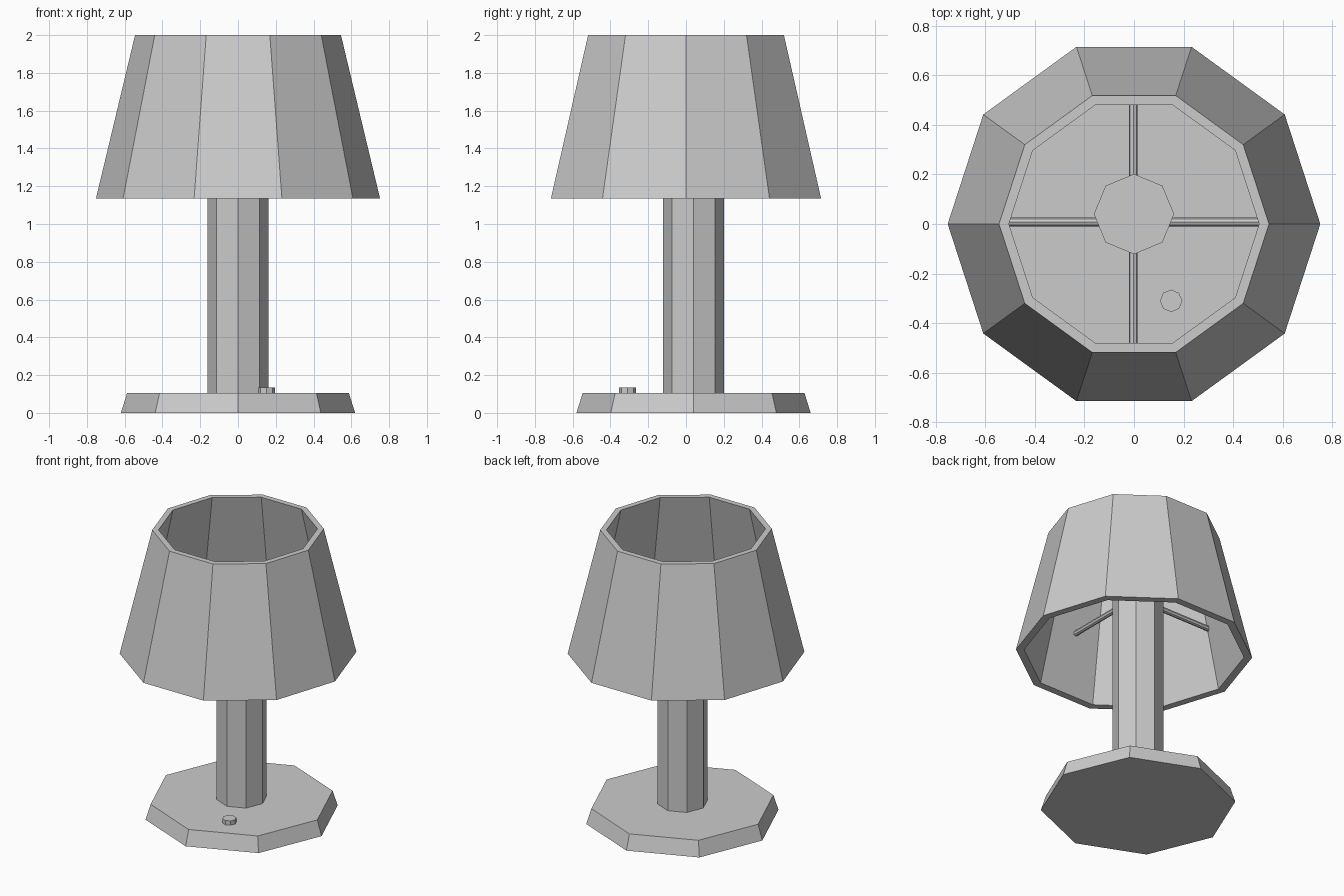
import bpy, bmesh
from math import sin, cos, tau, pi

if "Cube" in bpy.data.objects:
    bpy.data.objects.remove(bpy.data.objects["Cube"])


def lathe(name, sides, profile, center=(0, 0), closed=False):
    """Low-poly turned part from (radius, z) points; closed makes a ring."""
    bm = bmesh.new()
    rings = [[bm.verts.new((center[0] + r * cos(tau * i / sides),
                            center[1] + r * sin(tau * i / sides), z))
              for i in range(sides)] for r, z in profile]
    pairs = list(zip(rings, rings[1:]))
    if closed:
        pairs.append((rings[-1], rings[0]))
    else:
        bm.faces.new(rings[0])
        bm.faces.new(rings[-1])
    for a, b in pairs:
        for i in range(sides):
            j = (i + 1) % sides
            bm.faces.new((a[i], a[j], b[j], b[i]))
    bmesh.ops.recalc_face_normals(bm, faces=bm.faces)
    mesh = bpy.data.meshes.new(name)
    bm.to_mesh(mesh)
    bm.free()
    obj = bpy.data.objects.new(name, mesh)
    bpy.context.collection.objects.link(obj)
    return obj


# Base, column and switch button share eight sides
lathe("base", 8, [(0.62, 0), (0.587, 0.105)], (0, 0.04))
lathe("column", 8, [(0.162, 0.09), (0.162, 1.6)], (0, 0.04))
lathe("switch_button", 8, [(0.045, 0.095), (0.045, 0.135)], (0.15, -0.31))

# Hollow ten-sided shade
lathe("lampshade", 10, [(0.752, 1.135), (0.545, 2.0), (0.505, 2.0), (0.70, 1.135)],
      closed=True)

# Crossed rods holding the shade
rod_x = lathe("support_rod_x", 8, [(0.018, -0.615), (0.018, 0.615)])
rod_x.rotation_euler = (0, pi / 2, 0)
rod_x.location = (0, 0.008, 1.54)
rod_y = lathe("support_rod_y", 8, [(0.018, -0.585), (0.018, 0.585)])
rod_y.rotation_euler = (pi / 2, 0, 0)
rod_y.location = (-0.003, 0, 1.54)
